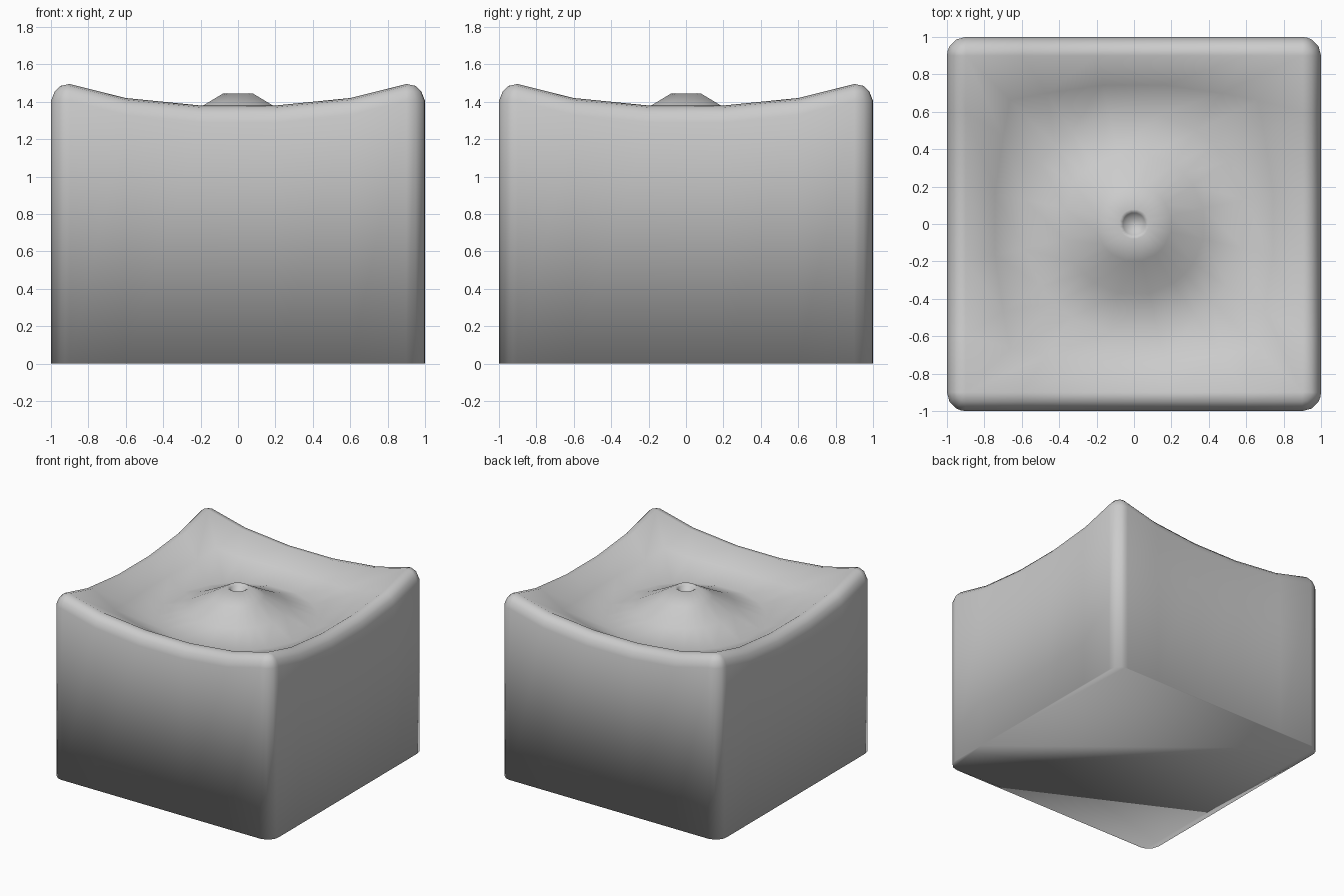
import bpy, bmesh
from math import cos, sin, pi, atan2
from mathutils import Matrix, Vector

if "Cube" in bpy.data.objects:
    bpy.data.objects.remove(bpy.data.objects["Cube"])

EDGE = 0.1                      # rounding radius of the block


def rim_height(t):
    """Height of the dipped rim at distance t from the middle of a side."""
    pts = [(0.0, 1.38), (0.2, 1.38), (0.6, 1.42), (0.9, 1.495), (1.0, 1.495)]
    for (a, za), (b, zb) in zip(pts, pts[1:]):
        if t <= b:
            return za + (zb - za) * (t - a) / (b - a)
    return 1.495


def outline(inset):
    """Rounded square in plan, with the rim height stored in z."""
    pts = []
    r = EDGE - inset
    for k in range(4):
        rot = Matrix.Rotation(k * pi / 2, 3, 'Z')
        side = [(t, -1 + inset, rim_height(abs(t))) for t in (-0.9, -0.6, -0.2, 0.2, 0.6)]
        for i in range(3):
            a = -pi / 2 + i * pi / 6
            side.append((0.9 + r * cos(a), -0.9 + r * sin(a), 1.495))
        a = 0
        side.append((0.9 + r * cos(-pi / 2 + pi / 3 + pi / 12),
                     -0.9 + r * sin(-pi / 2 + pi / 3 + pi / 12), 1.495))
        pts += [rot @ Vector(p) for p in side]
    return pts


def circle(radius, z):
    """Ring with points in the same directions as the rim points."""
    ring = []
    for p in outline(EDGE):
        a = atan2(p.y, p.x)
        ring.append(Vector((radius * cos(a), radius * sin(a), z)))
    return ring


# Flat base and upright walls
rings = [[Vector((p.x, p.y, 0)) for p in outline(0)]]

# Rounded lip
for inset, drop in ((0, 0.09), (0.02, 0.04), (0.05, 0.01), (EDGE, 0)):
    rings.append([p - Vector((0, 0, drop)) for p in outline(inset)])

# Bowl, centre cone and small pit
bowl = circle(0.6, 1.20)
mid = [p.lerp(q, 0.5) for p, q in zip(rings[-1], bowl)]
rings.append([Vector((p.x, p.y, p.z - 0.012)) for p in mid])
rings.append(bowl)
for radius, z in ((0.38, 1.28), (0.2, 1.375), (0.08, 1.445), (0.06, 1.43), (0.042, 1.40)):
    rings.append(circle(radius, z))

bm = bmesh.new()
loops = [[bm.verts.new(p) for p in ring] for ring in rings]
n = len(loops[0])
for lo, hi in zip(loops, loops[1:]):
    for i in range(n):
        j = (i + 1) % n
        bm.faces.new((lo[i], lo[j], hi[j], hi[i]))
bm.faces.new(loops[-1])
bm.faces.new(loops[0][::-1])
bmesh.ops.remove_doubles(bm, verts=bm.verts, dist=0.0005)
bmesh.ops.recalc_face_normals(bm, faces=bm.faces)
for f in bm.faces:
    f.smooth = True

mesh = bpy.data.meshes.new("dished_block")
bm.to_mesh(mesh)
bm.free()
block = bpy.data.objects.new("dished_block", mesh)
bpy.context.collection.objects.link(block)
